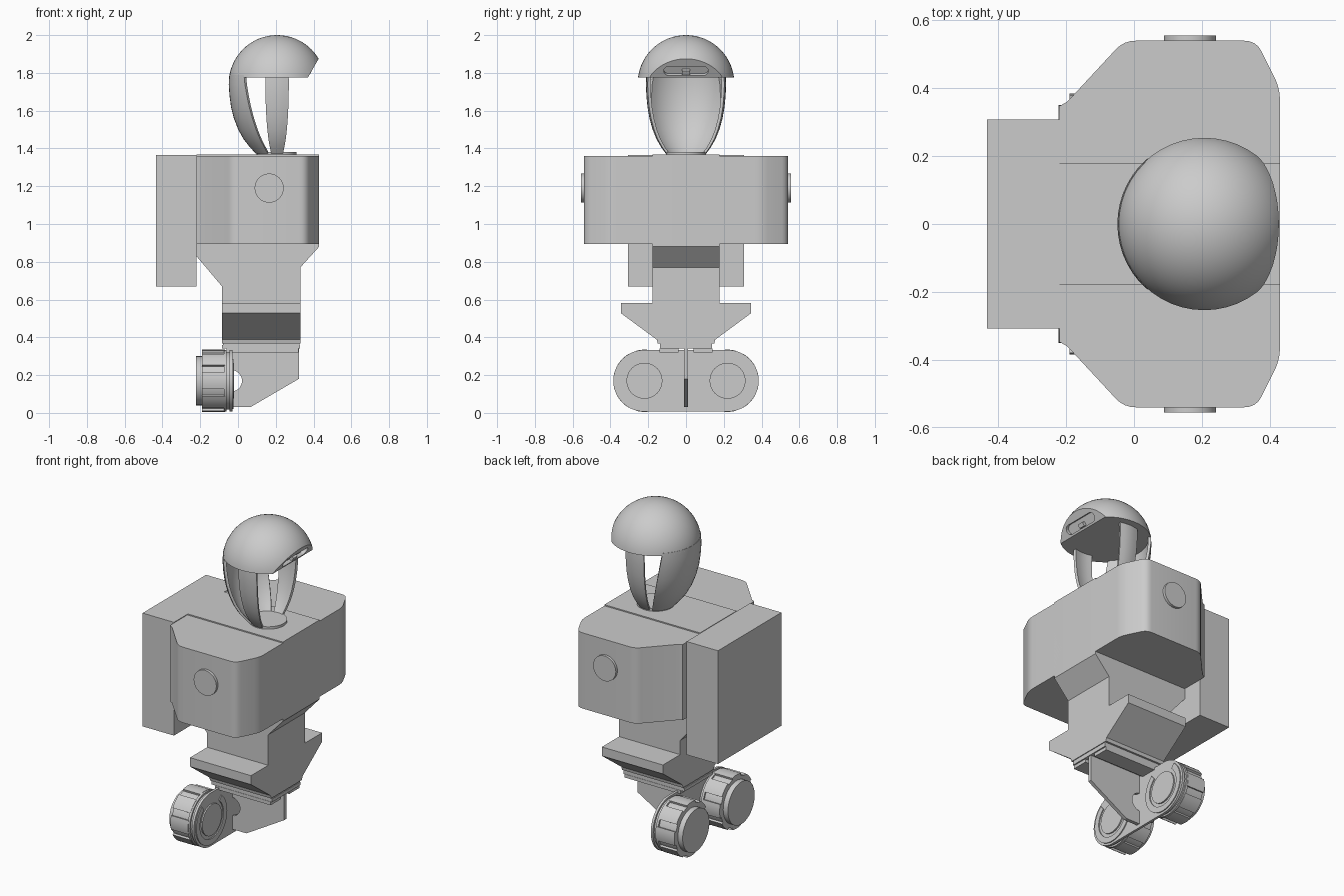
import bpy, bmesh
from math import sin, cos, pi, radians
from mathutils import Vector

if "Cube" in bpy.data.objects:
    bpy.data.objects.remove(bpy.data.objects["Cube"])


def finish(name, bm, smooth=None):
    bmesh.ops.recalc_face_normals(bm, faces=bm.faces)
    me = bpy.data.meshes.new(name)
    bm.to_mesh(me)
    bm.free()
    ob = bpy.data.objects.new(name, me)
    bpy.context.collection.objects.link(ob)
    if smooth:
        bpy.ops.object.select_all(action='DESELECT')
        ob.select_set(True)
        bpy.context.view_layer.objects.active = ob
        bpy.ops.object.shade_smooth_by_angle(angle=radians(smooth))
    return ob


def place(p, axis, h):
    # profile plane: x -> (y,z), y -> (x,z), z -> (x,y)
    return {'x': (h, p[0], p[1]), 'y': (p[0], h, p[1]), 'z': (p[0], p[1], h)}[axis]


def prism(name, pts, axis, lo, hi, smooth=None):
    bm = bmesh.new()
    a = [bm.verts.new(place(p, axis, lo)) for p in pts]
    b = [bm.verts.new(place(p, axis, hi)) for p in pts]
    n = len(pts)
    bm.faces.new(a)
    bm.faces.new(b)
    for i in range(n):
        j = (i + 1) % n
        bm.faces.new((a[i], a[j], b[j], b[i]))
    return finish(name, bm, smooth)


def box(name, x0, x1, y0, y1, z0, z1):
    return prism(name, [(x0, y0), (x1, y0), (x1, y1), (x0, y1)], 'z', z0, z1)


def arc(cx, cy, r, a0, a1, n):
    return [(cx + r * cos(radians(a0 + (a1 - a0) * i / n)),
             cy + r * sin(radians(a0 + (a1 - a0) * i / n))) for i in range(n + 1)]


def circle(cx, cy, r, n=40):
    return arc(cx, cy, r, 0, 360, n)[:-1]


def stadium(y, z, half, r, n=20):
    return arc(y + half, z, r, -90, 90, n) + arc(y - half, z, r, 90, 270, n)


def fillet(pts, r, n=4):
    # round each corner with a small curve
    out = []
    for i, p in enumerate(pts):
        p = Vector(p)
        a, b = Vector(pts[i - 1]) - p, Vector(pts[(i + 1) % len(pts)]) - p
        a, b = p + a.normalized() * r, p + b.normalized() * r
        out += [tuple(a.lerp(p, t / n).lerp(p.lerp(b, t / n), t / n)) for t in range(n + 1)]
    return out


# Torso: wide chamfered block and the central core running down to the waist
half = [(0.43, 0.40), (0.36, 0.54), (-0.03, 0.54), (-0.22, 0.335)]
ends = fillet(half + [(x, -y) for x, y in reversed(half)], 0.035)
ends = [(-0.22 if x < -0.2 else x, y) for x, y in ends]
prism("torso", ends, 'z', 0.895, 1.36, 30)
prism("torso_core", [(-0.22, 1.367), (-0.22, 0.83), (-0.085, 0.67), (-0.085, 0.56),
                     (0.33, 0.56), (0.33, 0.77), (0.43, 0.88), (0.43, 1.367)], 'y', -0.178, 0.178)
box("backpack", -0.433, -0.22, -0.308, 0.308, 0.668, 1.364)
for s, side in ((-1, "right"), (1, "left")):
    prism(side + "_shoulder_disc", circle(0.165, 1.19, 0.077), 'y', s * 0.53, s * 0.556, 30)

# Waist: flared skirt, stacked plates and the fin
right = [(0.345, 0.583), (0.345, 0.528), (0.155, 0.388), (0.15, 0.368)]
prism("waist_skirt", right + [(-y, z) for y, z in reversed(right)], 'x', -0.085, 0.33)
box("waist_joint", -0.08, 0.325, -0.138, 0.138, 0.358, 0.37)
box("waist_plate", -0.085, 0.328, -0.138, 0.138, 0.34, 0.36)
for s, side in ((-1, "right"), (1, "left")):
    box(side + "_mount_plate", -0.06, 0.32, s * 0.04, s * 0.14, 0.32, 0.341)
fin = [(-0.03, 0.341), (0.322, 0.341), (0.322, 0.18), (0.065, 0.03), (-0.03, 0.03)]
prism("fin", fin + arc(-0.036, 0.17, 0.057, -84, 84, 14), 'y', -0.011, 0.011)

# Twin thrusters: ribbed drums with end caps and front rings, joined by a thin plate
prism("thruster_plate", stadium(0, 0.17, 0.222, 0.163), 'x', -0.045, -0.03, 30)
for s, side in ((-1, "right"), (1, "left")):
    cy = s * 0.22
    prism(side + "_drum", circle(cy, 0.17, 0.153), 'x', -0.19, -0.04, 30)
    prism(side + "_end_cap", circle(cy, 0.17, 0.13), 'x', -0.222, -0.18, 30)
    prism(side + "_drum_flange", circle(cy, 0.17, 0.163), 'x', -0.075, -0.06, 30)
    for i in range(8):
        a = i * 45
        prism(f"{side}_drum_rib_{i}", arc(cy, 0.17, 0.165, a - 15, a + 15, 5)
              + arc(cy, 0.17, 0.14, a + 15, a - 15, 5), 'x', -0.19, -0.07, 30)
    prism(side + "_front_ring", arc(cy, 0.17, 0.15, 130, 410, 40)
          + arc(cy, 0.17, 0.115, 410, 130, 40), 'x', -0.035, -0.024, 30)
    prism(side + "_front_hub", circle(cy, 0.17, 0.095), 'x', -0.035, -0.022, 30)

# Neck disc
prism("neck_disc", circle(0.205, 0, 0.106), 'z', 1.36, 1.382, 30)

# Head dome: sphere cut flat below and at a slant in front, with a visor slot
HX, HZ, R = 0.207, 1.744, 0.256
tilt = radians(29.7)
bm = bmesh.new()
bmesh.ops.create_uvsphere(bm, u_segments=48, v_segments=32, radius=R)
bmesh.ops.translate(bm, vec=(HX, 0, HZ), verts=bm.verts)
for co, no in (((0, 0, 1.775), (0, 0, -1)), ((0.37, 0, 1.775), (cos(tilt), 0, -sin(tilt)))):
    bmesh.ops.bisect_plane(bm, geom=bm.verts[:] + bm.edges[:] + bm.faces[:],
                           plane_co=co, plane_no=no, clear_outer=True)
    bmesh.ops.holes_fill(bm, edges=[e for e in bm.edges if e.is_boundary], sides=0)
dome = finish("head_dome", bm, 30)
cutter = prism("slot_cutter", stadium(0, 0, 0.09, 0.028, 10), 'x', -0.02, 0.03)
cutter.location = (0.39, 0, 1.81)
cutter.rotation_euler = (0, tilt, 0)
cutter.hide_render = True
mod = dome.modifiers.new("slot", 'BOOLEAN')
mod.operation = 'DIFFERENCE'
mod.object = cutter
bpy.context.view_layer.objects.active = dome
bpy.ops.object.modifier_apply(modifier=mod.name)
bpy.data.objects.remove(cutter)
sensor = prism("visor_sensor", [(-0.02, -0.014), (0.02, -0.014), (0.02, 0.01), (-0.02, 0.01)],
               'x', -0.022, -0.004)
sensor.location, sensor.rotation_euler = (0.39, 0, 1.80), (0, tilt, 0)


# Egg-shaped struts under the dome
def strut(name, centre, half_top, half_bottom, scale, cols):
    prof = [(1.79, 0.253), (1.74, 0.256), (1.68, 0.252), (1.62, 0.244), (1.56, 0.229),
            (1.50, 0.206), (1.45, 0.178), (1.41, 0.147), (1.372, 0.112)]
    bm = bmesh.new()
    grids = []
    for t in (0, 0.016):
        rows = []
        for k, (z, r) in enumerate(prof):
            f = k / (len(prof) - 1)
            h = half_top + (half_bottom - half_top) * f
            rr = r * (scale + (0.95 - scale) * f ** 3 if scale < 1 else 1) - t
            rows.append([bm.verts.new((HX + rr * cos(radians(a)), rr * sin(radians(a)), z))
                         for a in (centre - h + 2 * h * i / cols for i in range(cols + 1))])
        grids.append(rows)
    o, n = grids
    nr = len(prof)
    for g in grids:
        for k in range(nr - 1):
            for i in range(cols):
                bm.faces.new((g[k][i], g[k][i + 1], g[k + 1][i + 1], g[k + 1][i]))
    for i in (0, cols):
        for k in range(nr - 1):
            bm.faces.new((o[k][i], o[k + 1][i], n[k + 1][i], n[k][i]))
    for k in (0, nr - 1):
        for i in range(cols):
            bm.faces.new((o[k][i], o[k][i + 1], n[k][i + 1], n[k][i]))
    finish(name, bm, 30)


strut("back_strut", 180, 46, 64, 1.0, 14)
strut("left_strut", 90, 17, 17, 0.83, 4)
strut("right_strut", -90, 17, 17, 0.83, 4)
